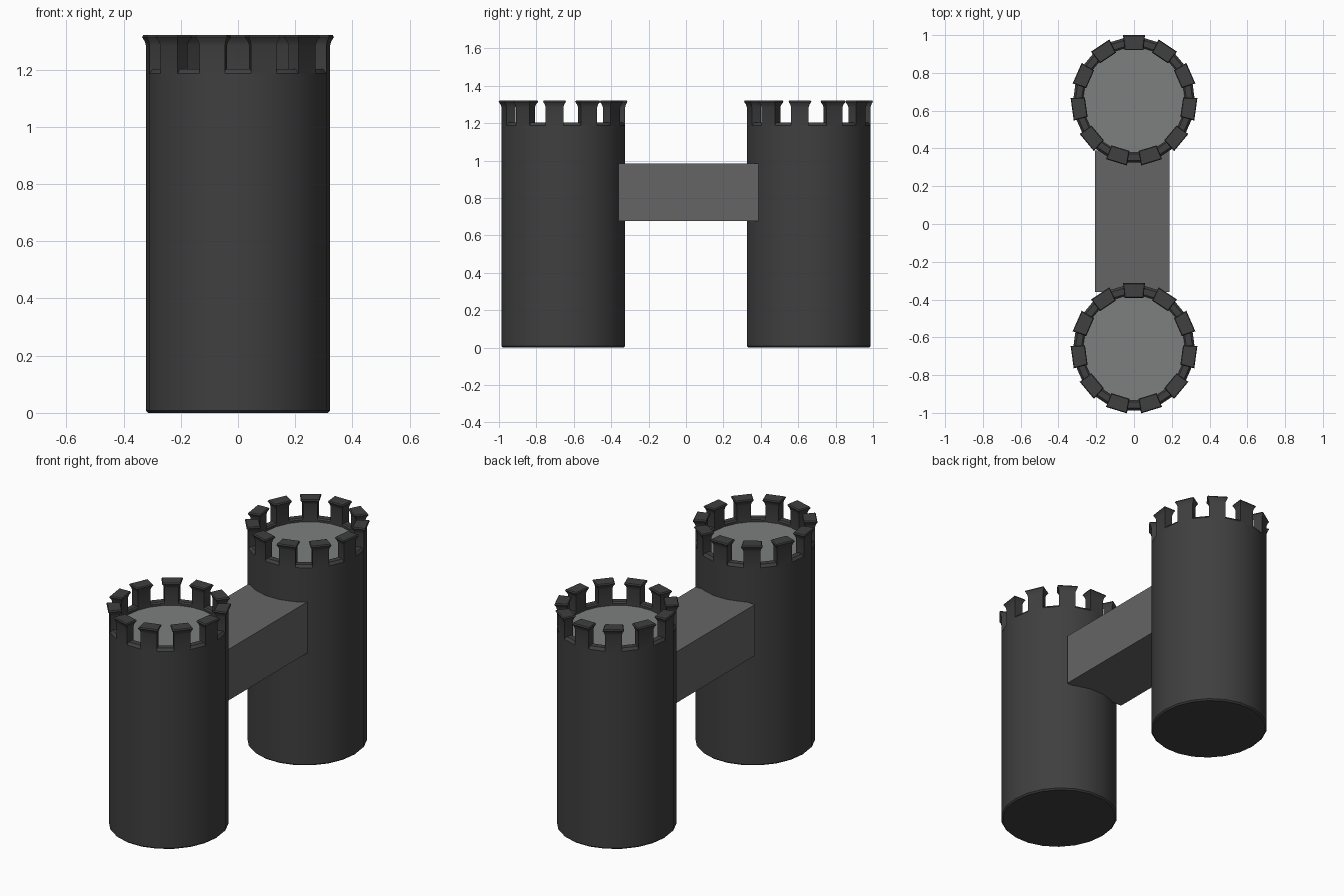
import bpy, bmesh, math

if "Cube" in bpy.data.objects:
    bpy.data.objects.remove(bpy.data.objects["Cube"])

N = 22            # tower sides: 11 merlons alternating with 11 gaps
R, RI = 0.322, 0.27
SY = 1.038        # towers are slightly deeper than wide
CY = 0.656


def material(name, c):
    m = bpy.data.materials.new(name)
    m.diffuse_color = (*c, 1)
    m.use_nodes = True
    m.node_tree.nodes["Principled BSDF"].inputs["Base Color"].default_value = m.diffuse_color
    return m


dark = material("dark_stone", (0.05, 0.05, 0.05))
mid = material("grey_stone", (0.13, 0.13, 0.13))
light = material("light_floor", (0.2, 0.215, 0.21))


def finish(bm, name, mat, smooth=True):
    bmesh.ops.recalc_face_normals(bm, faces=bm.faces[:])
    me = bpy.data.meshes.new(name)
    bm.to_mesh(me)
    bm.free()
    ob = bpy.data.objects.new(name, me)
    bpy.context.collection.objects.link(ob)
    me.materials.append(mat)
    if smooth:
        bpy.ops.object.select_all(action='DESELECT')
        ob.select_set(True)
        bpy.context.view_layer.objects.active = ob
        bpy.ops.object.shade_smooth_by_angle(angle=math.radians(25))
    return ob


def loft(bm, rings, cap_top=True):
    rows = [[bm.verts.new(p) for p in ring] for ring in rings]
    for a, b in zip(rows, rows[1:]):
        for i in range(len(a)):
            j = (i + 1) % len(a)
            bm.faces.new((a[i], a[j], b[j], b[i]))
    bm.faces.new(rows[0])
    if cap_top:
        bm.faces.new(rows[-1])


def circle(r, z, cy):
    return [(r * math.cos(math.tau * i / N), cy + SY * r * math.sin(math.tau * i / N), z)
            for i in range(N)]


def merlon_ring(ang, z, d, cy):
    # sector-shaped section grown outwards by d on all sides
    h = math.pi / N
    pts = []
    for r, s, e in ((RI, -1, -d), (R, -1, d), (R, 1, d), (RI, 1, -d)):
        u = r * math.cos(h) + e
        v = s * (r * math.sin(h) + d)
        x = u * math.cos(ang) - v * math.sin(ang)
        y = u * math.sin(ang) + v * math.cos(ang)
        pts.append((x, cy + SY * y, z))
    return pts


def tower(label, cy):
    # wall with bevelled foot and rim
    bm = bmesh.new()
    profile = [(R - 0.008, 0), (R, 0.008), (R, 1.187), (R - 0.012, 1.202),
               (RI + 0.008, 1.202), (RI, 1.195), (RI, 1.17)]
    loft(bm, [circle(r, z, cy) for r, z in profile])
    finish(bm, label + "_tower_wall", dark)

    # battlements with flared caps
    bm = bmesh.new()
    for k in range(11):
        ang = math.pi / 2 + math.tau * k / 11
        loft(bm, [merlon_ring(ang, z, d, cy) for z, d in
                  ((1.185, 0), (1.285, 0), (1.3, 0.004), (1.314, 0.012), (1.321, 0.008))])
    finish(bm, label + "_tower_battlements", dark)

    # roof floor
    bm = bmesh.new()
    bm.faces.new([bm.verts.new(p) for p in circle(RI, 1.182, cy)])
    finish(bm, label + "_tower_floor", light, False)


tower("front", -CY)
tower("back", CY)

# bridge between the towers
bm = bmesh.new()
x0, x1, y0, y1 = -0.206, 0.188, -0.36, 0.39
loft(bm, [[(x0, y0, z), (x1, y0, z), (x1, y1, z), (x0, y1, z)] for z in (0.677, 0.983)])
finish(bm, "bridge", mid, False)
